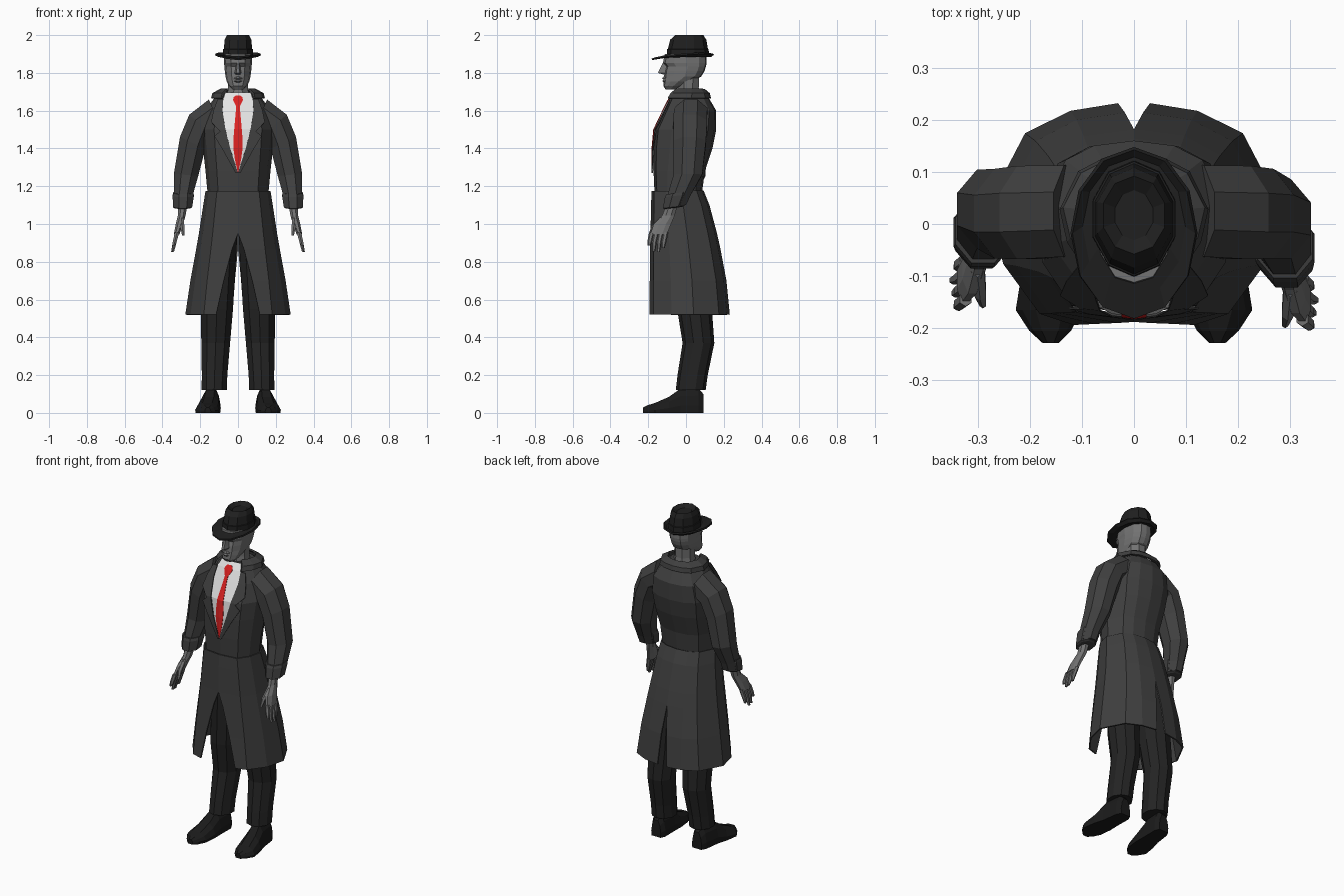
import bpy, bmesh, math
from mathutils import Vector


def material(name, r, g, b):
    m = bpy.data.materials.new(name)
    m.diffuse_color = (r, g, b, 1)
    return m


COAT = material("charcoal coat", .05, .05, .05)
TROUSER = material("black cloth", .017, .017, .017)
HAT = material("black felt", .014, .014, .014)
SHOE = material("black leather", .011, .011, .011)
SKIN = material("grey skin", .17, .17, .17)
SHIRT = material("white shirt", .78, .78, .78)
TIE = material("red tie", .7, .015, .015)


def loft(name, rings, mat, closed=True, cap=True, mirror=False, thick=0):
    """Skin a list of equal-length point rings."""
    bm = bmesh.new()
    vs = [[bm.verts.new(p) for p in r] for r in rings]
    n = len(rings[0])
    for a, b in zip(vs, vs[1:]):
        for i in range(n if closed else n - 1):
            j = (i + 1) % n
            bm.faces.new((a[i], a[j], b[j], b[i]))
    if cap:
        bm.faces.new(vs[0])
        bm.faces.new(vs[-1])
    bmesh.ops.remove_doubles(bm, verts=bm.verts, dist=.0005)
    bmesh.ops.recalc_face_normals(bm, faces=bm.faces)
    me = bpy.data.meshes.new(name)
    bm.to_mesh(me)
    bm.free()
    me.materials.append(mat)
    ob = bpy.data.objects.new(name, me)
    bpy.context.collection.objects.link(ob)
    if mirror:
        ob.modifiers.new("mirror", 'MIRROR').merge_threshold = .001
    if thick:
        s = ob.modifiers.new("thickness", 'SOLIDIFY')
        s.thickness, s.offset = thick, 0
    return ob


# Half outline of the body, front centre to back centre
BODY = [(0, -1), (.65, -.9), (.9, -.45), (1, .1), (.75, .73), (.44, .93), (0, 1)]
FACE = [(0, -1), (.5, -.9), (.88, -.5), (1, .1), (.85, .65), (.45, .95), (0, 1)]


def half(z, w, yf, yb, xf=0, xb=0, shape=BODY):
    m, h = (yf + yb) / 2, (yb - yf) / 2
    pts = [Vector((u * w, m + v * h, z)) for u, v in shape]
    pts[0].x, pts[-1].x = xf, xb
    return pts


def full(z, w, yf, yb, shape=BODY):
    p = half(z, w, yf, yb, shape=shape)
    return p + [Vector((-q.x, q.y, q.z)) for q in reversed(p[1:-1])]


def ring(c, rx, ry, tilt=0, s=1, n=8, lean=0):
    """Elliptic ring, tilted outward in the x-z plane; s mirrors it."""
    t = math.radians(tilt)
    out = []
    for i in range(n):
        a = 2 * math.pi * (i + .5) / n
        d, e = rx * math.cos(a), ry * math.sin(a)
        out.append((s * (c[0] + d * math.cos(t)), c[1] + e, c[2] + d * math.sin(t) + e * lean))
    return out


# Coat body
TORSO = [(1.13, .158, -.165, .08), (1.28, .172, -.172, .10), (1.40, .185, -.172, .14),
         (1.50, .195, -.163, .16), (1.60, .175, -.115, .16), (1.66, .13, -.085, .125),
         (1.695, .085, -.06, .085)]
loft("coat_body", [full(*r) for r in TORSO], COAT)

# Coat skirt with front and back vents
SKIRT = [(1.175, .168, -.178, .09, 0, 0), (1.10, .18, -.181, .12, 0, 0), (.95, .203, -.184, .16, 0, 0),
         (.87, .217, -.186, .178, .03, 0), (.70, .248, -.188, .21, .075, .017), (.52, .275, -.19, .228, .115, .03)]
loft("coat_skirt", [half(*r) for r in SKIRT], COAT, closed=False, cap=False, mirror=True, thick=.008)

# Turned collar
loft("collar", [half(1.665, .138, -.095, .128, .085), half(1.69, .132, -.08, .122, .08),
                half(1.712, .09, -.055, .095, .06)],
     COAT, closed=False, cap=False, mirror=True, thick=.01)


def front_y(z):
    for a, b in zip(TORSO, TORSO[1:]):
        if z <= b[0]:
            return a[2] + (b[2] - a[2]) * (z - a[0]) / (b[0] - a[0])
    return TORSO[-1][2]


def strip(name, rows, mat, off, mirror=True):
    """Thin plate lying on the chest; rows are (z, inner x, outer x)."""
    loft(name, [[(x, front_y(z) + .12 * x - off, z) for x in (a, b)] for z, a, b in rows],
         mat, closed=False, cap=False, mirror=mirror, thick=.003)


strip("shirt_front", [(1.27, 0, .002), (1.40, 0, .042), (1.50, 0, .066), (1.60, 0, .082),
                      (1.66, 0, .078), (1.695, 0, .068)], SHIRT, .004)
strip("tie", [(1.275, 0, .001), (1.34, 0, .016), (1.40, 0, .024), (1.45, 0, .024), (1.50, 0, .02),
              (1.60, 0, .011), (1.625, 0, .01), (1.635, 0, .016), (1.655, 0, .026),
              (1.67, 0, .023), (1.68, 0, .012)], TIE, .009)
strip("lapel", [(1.27, 0, .012), (1.40, .041, .085), (1.465, .058, .125), (1.49, .064, .095),
                (1.50, .066, .105), (1.54, .073, .142), (1.60, .082, .13), (1.66, .078, .108)],
      COAT, .010)

# Arms, cuffs and hands; the left hand hangs a little further back
ARM = [(.12, .025, 1.585, .088, .095, 65), (.20, .022, 1.53, .082, .097, 40),
       (.24, .02, 1.43, .08, .093, 25), (.275, .01, 1.26, .07, .082, 5), (.29, -.038, 1.15, .054, .066, 0),
       (.292, -.055, 1.10, .05, .06, 0)]
CUFF = [(.29, -.042, 1.165, .057, .067, 0), (.29, -.046, 1.15, .061, .071, 0),
        (.293, -.065, 1.09, .054, .062, 0), (.293, -.065, 1.085, .045, .05, 0)]
PALM = [(.293, -.075, 1.10, .027, .033, 0), (.298, -.093, 1.045, .022, .036, 0),
        (.310, -.125, 1.00, .021, .05, 0), (.325, -.145, .945, .016, .048, 0)]
for s, side, dy in ((1, "right", 0), (-1, "left", .038)):
    def limb(name, rows, mat, n=8, lean=0):
        rings = []
        for x, y, z, rx, ry, t in rows:
            k = min(1, max(0, (1.43 - z) / .35))
            rings.append(ring((x, y + dy * k, z), rx, ry, t, s, n, lean))
        loft(side + "_" + name, rings, mat)

    limb("sleeve", ARM, COAT)
    limb("cuff", CUFF, COAT, lean=.12)
    limb("hand", PALM, SKIN)
    for i, tip in enumerate((.885, .855, .852, .872)):
        y = -.182 + .025 * i
        limb(f"finger_{i}", [(.323, y, .955, .013, .014, 0), (.335, y - .01, .905, .012, .013, 0),
                             (.34 + .004 * (i % 3), y - .014, tip, .007, .008, 0)], SKIN, 6)
    limb("thumb", [(.30, -.12, 1.035, .015, .02, 0), (.295, -.17, .985, .013, .015, 0),
                   (.29, -.192, .94, .007, .008, 0)], SKIN, 6)

    # Trouser legs
    LEG = [(.085, .03, .98, .088, .1), (.112, .045, .55, .09, .092), (.118, .066, .37, .08, .084),
           (.124, .035, .2, .071, .08), (.126, .025, .12, .07, .079)]
    loft(side + "_trouser_leg", [ring((x, y, z), a, b, 0, s, 10) for x, y, z, a, b in LEG], TROUSER)

    # Shoes, skinned from heel to toe
    SHOES = [(.092, .137, .032, .1), (.065, .138, .046, .13), (-.03, .145, .052, .128), (-.09, .153, .062, .085),
             (-.165, .163, .064, .052), (-.205, .161, .04, .04), (-.228, .16, .016, .028)]
    PROFILE = [(-.95, 0), (-1, .3), (-.8, .7), (-.4, 1), (.4, 1), (.8, .7), (1, .3), (.95, 0)]
    loft(side + "_shoe", [[(s * (x + u * w), y, v * h) for u, v in PROFILE] for y, x, w, h in SHOES], SHOE)

# Neck and head
loft("neck", [ring((0, y, z), rx, ry) for y, z, rx, ry in
              ((.01, 1.66, .066, .07), (.012, 1.72, .056, .06), (.015, 1.82, .056, .06))], SKIN)
HEAD = [(1.713, .03, -.108, -.06), (1.73, .047, -.12, -.02), (1.755, .06, -.117, .025),
        (1.78, .066, -.116, .08), (1.81, .07, -.113, .098), (1.835, .072, -.106, .106),
        (1.853, .074, -.122, .109), (1.90, .073, -.112, .108)]
loft("head", [full(*r, shape=FACE) for r in HEAD], SKIN)
loft("nose", [[(-w, -.1, z), (-w * .45, y, z), (w * .45, y, z), (w, -.1, z)] for z, w, y in
              ((1.792, .017, -.122), (1.80, .02, -.148), (1.815, .016, -.142), (1.852, .009, -.123))], SKIN)
loft("lips", [[(-w, -.108, z), (-w * .4, y, z), (w * .4, y, z), (w, -.108, z)] for z, w, y in
              ((1.748, .015, -.118), (1.757, .025, -.126), (1.764, .029, -.118), (1.771, .025, -.127),
               (1.78, .012, -.118))], SKIN)

# Hat crown with a pinched top, and a brim that turns up at the sides and back
loft("hat_crown", [ring((0, y, z), rx, ry, n=10) for y, z, rx, ry in
                   ((.01, 1.885, .084, .112), (.01, 1.925, .083, .11), (.01, 1.927, .079, .106),
                    (.012, 1.975, .074, .096), (.017, 2.0, .062, .075), (.017, 1.983, .038, .048))], HAT)


def brim(rx, ry, cy, z, side, back):
    pts = []
    for i in range(12):
        a = 2 * math.pi * i / 12
        c, d = math.cos(a), math.sin(a)
        pts.append((rx * c, cy + ry * d, z + side * c * c + back * max(0, d)))
    return pts


loft("hat_brim", [brim(.074, .1, .01, 1.89, 0, .003), brim(.1, .135, -.005, 1.88, .008, .008),
                  brim(.12, .163, -.018, 1.872, .026, .027)], HAT, cap=False, thick=.009)
